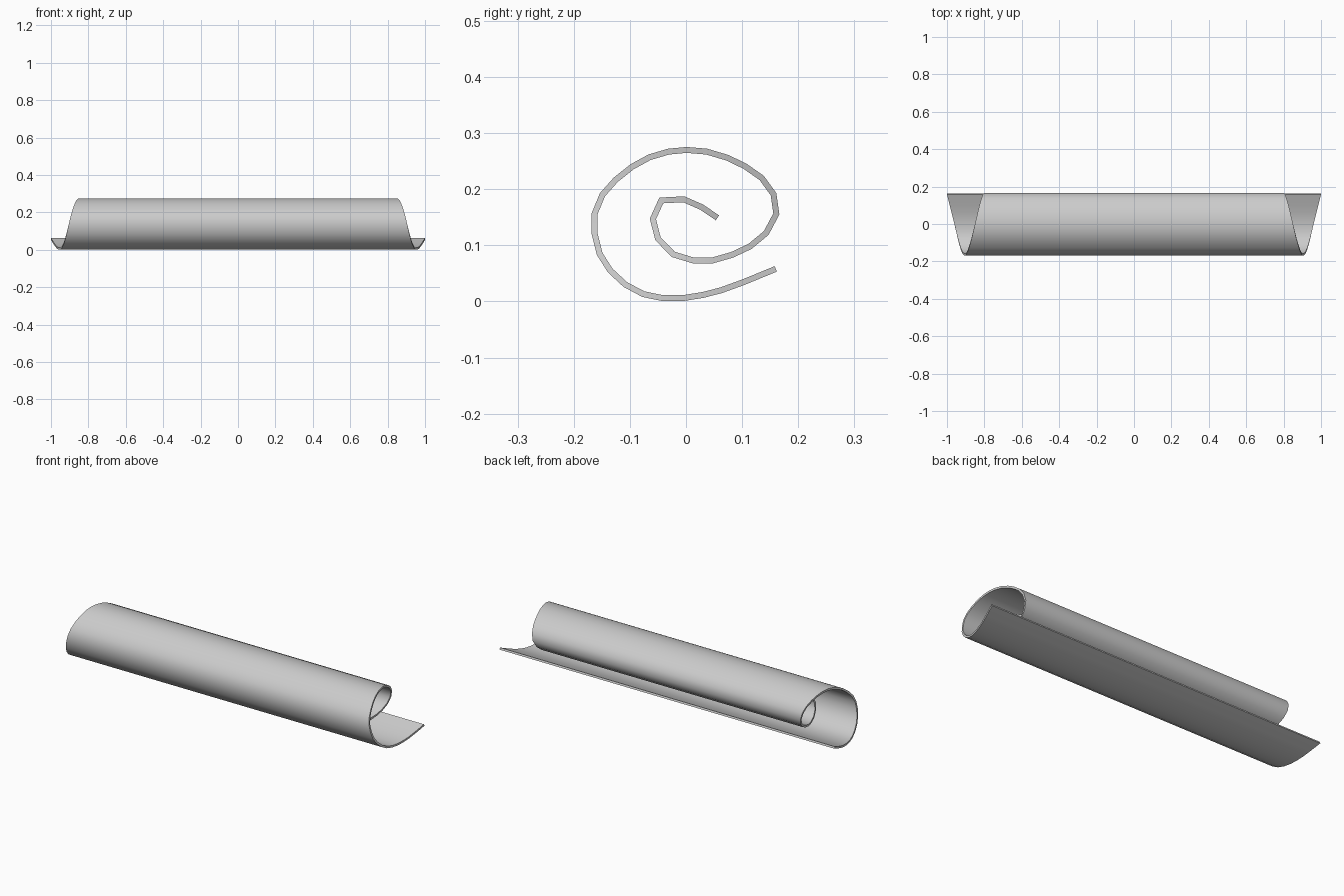
import bpy
import bmesh
from mathutils import Vector

if "Cube" in bpy.data.objects:
    bpy.data.objects.remove(bpy.data.objects["Cube"])

# Centre line of the rolled sheet (y, z), from the outer edge to the inner edge
PATH = [
    (.160, .058), (.104, .035), (.063, .020), (.030, .0115), (-.005, .006), (-.042, .006),
    (-.076, .013), (-.108, .030), (-.135, .055), (-.154, .085), (-.163, .121), (-.163, .156),
    (-.149, .190), (-.125, .217), (-.096, .240), (-.065, .257), (-.031, .267), (.001, .270),
    (.037, .267), (.074, .256), (.105, .241), (.135, .220), (.156, .191), (.161, .156),
    (.143, .122), (.114, .098), (.082, .083), (.047, .073), (.013, .073), (-.023, .084),
    (-.050, .112), (-.059, .147), (-.044, .180), (-.004, .182), (.028, .168), (.056, .149)]
THICK = 0.0105
TAPER = 0.235  # half width lost per unit of length along the sheet

pts = [Vector(p) for p in PATH]
bm = bmesh.new()
rings = []
length = 0.0
for i, p in enumerate(pts):
    # Mitred normal at each bend keeps the thickness even
    d_in = (p - pts[i - 1]).normalized() if i else (pts[1] - p).normalized()
    d_out = (pts[i + 1] - p).normalized() if i < len(pts) - 1 else d_in
    tangent = (d_in + d_out).normalized()
    offset = Vector((-tangent.y, tangent.x)) * (THICK / 2 / tangent.dot(d_in))
    if i:
        length += (p - pts[i - 1]).length
    w = 1.0 - TAPER * length
    a, b = p + offset, p - offset
    rings.append([bm.verts.new((x, q.x, q.y))
                  for x, q in ((-w, a), (w, a), (w, b), (-w, b))])

# Skin the sheet and close both long edges
for r0, r1 in zip(rings, rings[1:]):
    for k in range(4):
        n = (k + 1) % 4
        bm.faces.new((r0[k], r0[n], r1[n], r1[k]))
bm.faces.new(rings[0])
bm.faces.new(rings[-1][::-1])
bmesh.ops.recalc_face_normals(bm, faces=bm.faces[:])

mesh = bpy.data.meshes.new("rolled_sheet")
bm.to_mesh(mesh)
bm.free()
sheet = bpy.data.objects.new("rolled_sheet", mesh)
bpy.context.collection.objects.link(sheet)

# Smooth roll with crisp rims
bpy.context.view_layer.objects.active = sheet
sheet.select_set(True)
bpy.ops.object.shade_smooth_by_angle(angle=1.15)
